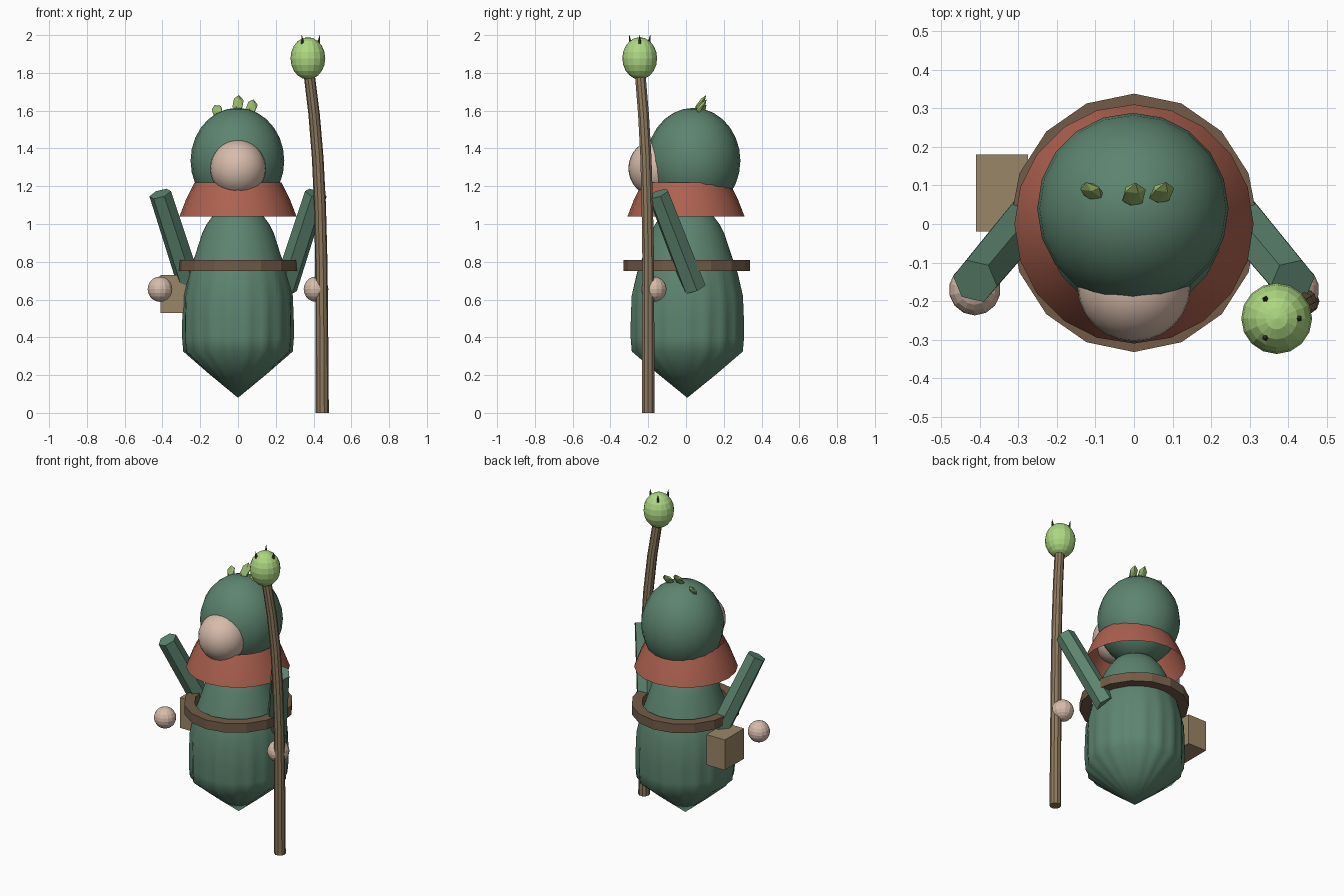
import bpy, bmesh, math
from mathutils import Vector, Matrix

if "Cube" in bpy.data.objects:
    bpy.data.objects.remove(bpy.data.objects["Cube"])


def mat(name, r, g, b):
    m = bpy.data.materials.new(name)
    m.diffuse_color = (r, g, b, 1)
    m.use_nodes = True
    m.node_tree.nodes["Principled BSDF"].inputs["Base Color"].default_value = m.diffuse_color
    return m


GREEN = mat("cloak_green", 0.11, 0.23, 0.16)
RED = mat("cape_red", 0.42, 0.12, 0.08)
BROWN = mat("belt_brown", 0.17, 0.105, 0.065)
WOOD = mat("wood", 0.27, 0.19, 0.11)
TAN = mat("pouch_tan", 0.33, 0.24, 0.14)
SKIN = mat("skin", 0.68, 0.50, 0.41)
LIME = mat("orb_lime", 0.42, 0.68, 0.22)
LEAF = mat("leaf_green", 0.32, 0.47, 0.15)
DARK = mat("thorn_dark", 0.05, 0.05, 0.03)


def make(name, bm, material, smooth=None):
    bmesh.ops.recalc_face_normals(bm, faces=bm.faces)
    me = bpy.data.meshes.new(name)
    bm.to_mesh(me)
    bm.free()
    ob = bpy.data.objects.new(name, me)
    bpy.context.collection.objects.link(ob)
    me.materials.append(material)
    if smooth:
        bpy.ops.object.select_all(action='DESELECT')
        bpy.context.view_layer.objects.active = ob
        ob.select_set(True)
        bpy.ops.object.shade_smooth_by_angle(angle=math.radians(smooth))
    return ob


def lathe(name, profile, segs, material, smooth=None, center=(0, 0), sx=1, sy=1,
          closed=False, wave=None):
    """Revolve (radius, z) points; wave(angle, z) scales the radius."""
    bm = bmesh.new()
    rings = []
    for r, z in profile:
        if r == 0:
            rings.append([bm.verts.new((*center, z))] * segs)
            continue
        ring = []
        for i in range(segs):
            a = 2 * math.pi * i / segs
            k = r * (wave(a, z) if wave else 1)
            ring.append(bm.verts.new((center[0] + k * sx * math.cos(a),
                                      center[1] + k * sy * math.sin(a), z)))
        rings.append(ring)
    pairs = list(zip(rings, rings[1:] + rings[:1])) if closed else list(zip(rings, rings[1:]))
    for lo, hi in pairs:
        for i in range(segs):
            j = (i + 1) % segs
            bm.faces.new(list(dict.fromkeys((lo[i], lo[j], hi[j], hi[i]))))
    return make(name, bm, material, smooth)


def ball(name, loc, size, material, segs=16, rings=10, smooth=None):
    bm = bmesh.new()
    bmesh.ops.create_uvsphere(bm, u_segments=segs, v_segments=rings, radius=1,
                              matrix=Matrix.Translation(loc) @ Matrix.Diagonal((*size, 1)))
    return make(name, bm, material, smooth)


def rod(name, a, b, r1, r2, segs, material):
    a, b = Vector(a), Vector(b)
    rot = (b - a).to_track_quat('Z', 'Y').to_matrix().to_4x4()
    bm = bmesh.new()
    bmesh.ops.create_cone(bm, cap_ends=True, segments=segs, radius1=r1, radius2=r2,
                          depth=(b - a).length, matrix=Matrix.Translation((a + b) / 2) @ rot)
    return make(name, bm, material)


# Cloak body with soft folds fading out towards the waist and tip
def folds(a, z):
    return 1 + 0.022 * max(0, 1 - abs(z - 0.42) / 0.4) * math.cos(18 * a)


lathe("cloak_body", [(0, 0.08), (0.15, 0.205), (0.285, 0.325), (0.29, 0.4), (0.29, 0.5),
                     (0.287, 0.62), (0.26, 0.74), (0.225, 0.84), (0.19, 0.95), (0.165, 1.0),
                     (0.125, 1.055), (0.07, 1.09), (0, 1.1)],
      72, GREEN, 50, center=(0, 0.007), sy=1.03, wave=folds)

# Belt ring and hip pouch
lathe("belt", [(0.335, 0.75), (0.335, 0.81), (0.27, 0.81), (0.27, 0.75)], 16, BROWN,
      center=(0, 0.003), sx=0.96, closed=True)
bm = bmesh.new()
bmesh.ops.create_cube(bm, size=1, matrix=Matrix.Translation((-0.342, 0.08, 0.63))
                      @ Matrix.Diagonal((0.135, 0.2, 0.2, 1)))
make("hip_pouch", bm, TAN)

# Shoulder cape, an open flared collar
lathe("shoulder_cape", [(0.31, 1.04), (0.275, 1.13), (0.23, 1.22)], 20, RED, 40)

# Hood and face
ball("hood", (-0.003, 0.04, 1.335), (0.248, 0.248, 0.28), GREEN, 20, 14, 40)
ball("face", (0, -0.16, 1.295), (0.147, 0.145, 0.15), SKIN, 24, 16, 40)

# Arms and hands
for side, s in (("left", -1), ("right", 1)):
    rod(side + "_arm", (s * 0.25, 0.045, 0.66), (s * 0.412, -0.148, 1.16),
        0.065, 0.06, 6, GREEN)
    ball(side + "_hand", (s * 0.413, -0.17, 0.655), (0.067,) * 3, SKIN, 14, 10)

# Staff: rings swept along a gently bending path
path = [(0.446, -0.2, 0), (0.444, -0.2, 0.4), (0.441, -0.2, 0.8), (0.434, -0.205, 1.1),
        (0.422, -0.212, 1.35), (0.403, -0.225, 1.58), (0.376, -0.243, 1.8)]
bm = bmesh.new()
rings = []
for x, y, z in path:
    r = 0.035 - 0.003 * z
    rings.append([bm.verts.new((x + r * math.cos(i * math.pi / 5),
                                y + r * math.sin(i * math.pi / 5), z)) for i in range(10)])
for lo, hi in zip(rings, rings[1:]):
    for i in range(10):
        bm.faces.new((lo[i], lo[i - 1], hi[i - 1], hi[i]))
bm.faces.new(rings[0])
bm.faces.new(rings[-1])
make("staff", bm, WOOD)

# Staff bud with three small thorns
bud = Vector((0.37, -0.245, 1.877))
ball("staff_bud", bud, (0.092, 0.092, 0.112), LIME, 16, 10)
for k in range(3):
    a = k * 2 * math.pi / 3
    d = Vector((math.cos(a), math.sin(a), 0))
    rod(f"bud_thorn_{k + 1}", bud + d * 0.056 + Vector((0, 0, 0.075)),
        bud + d * 0.064 + Vector((0, 0, 0.123)), 0.01, 0.001, 5, DARK)

# Leaves on the hood, leaning back
for k, (x, y, z, h, roll) in enumerate(((-0.11, 0.085, 1.6, 0.04, -25),
                                        (0.0, 0.075, 1.637, 0.056, 5),
                                        (0.072, 0.08, 1.62, 0.05, 15))):
    bm = bmesh.new()
    bmesh.ops.create_icosphere(
        bm, subdivisions=1, radius=1,
        matrix=Matrix.Translation((x, y, z)) @ Matrix.Rotation(math.radians(roll), 4, 'Y')
        @ Matrix.Rotation(math.radians(-35), 4, 'X') @ Matrix.Diagonal((0.032, 0.014, h, 1)))
    make(f"hood_leaf_{k + 1}", bm, LEAF)
